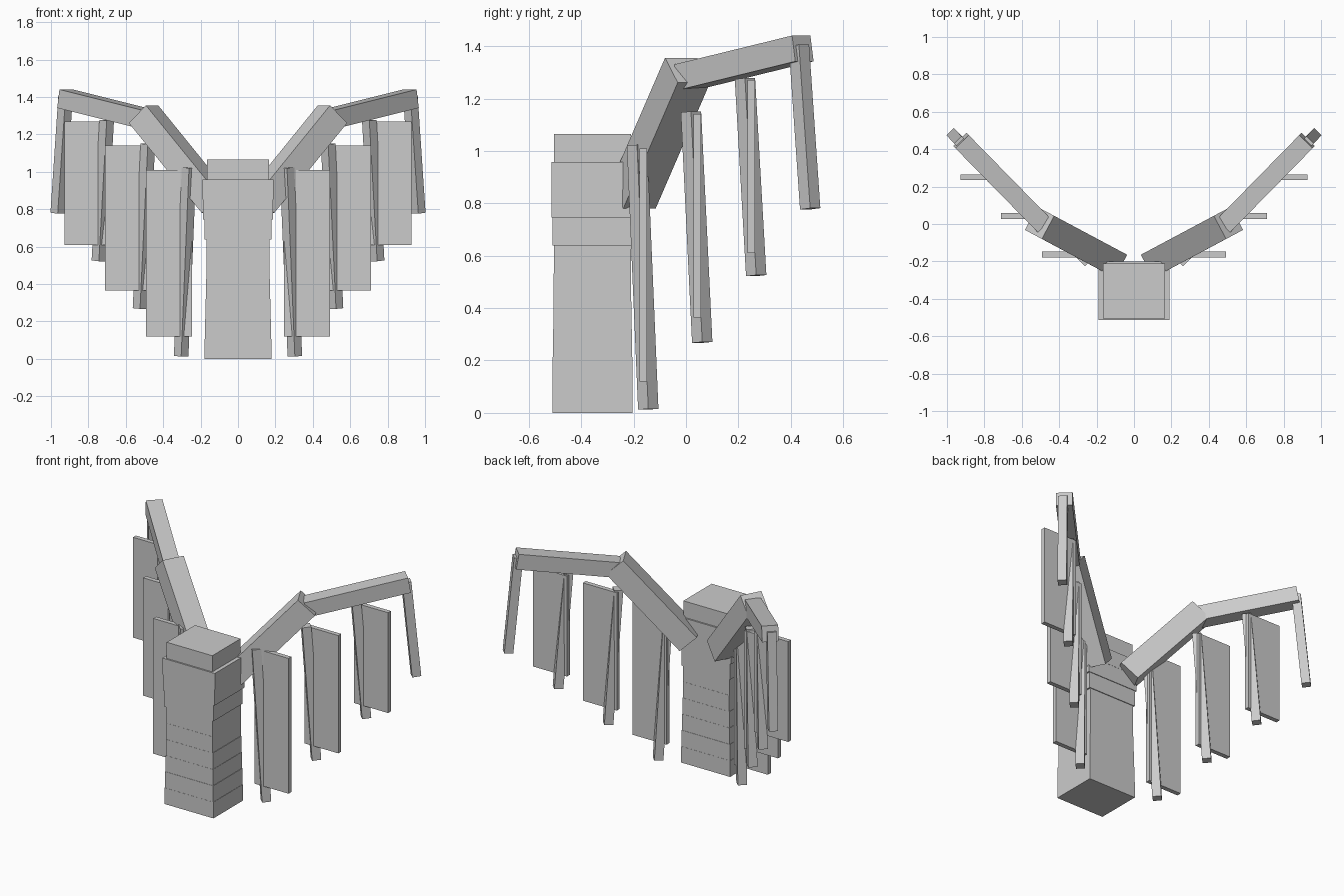
import bpy
from mathutils import Vector, Matrix

if "Cube" in bpy.data.objects:
    bpy.data.objects.remove(bpy.data.objects["Cube"])

grey = bpy.data.materials.new("plain grey")
grey.diffuse_color = (0.6, 0.6, 0.6, 1)
grey.use_nodes = True
grey.node_tree.nodes["Principled BSDF"].inputs["Base Color"].default_value = grey.diffuse_color


def box(name, center, size, rot=None):
    """Box of a given size, optionally turned by a 3x3 matrix."""
    hx, hy, hz = (s / 2 for s in size)
    verts = [Vector((x, y, z)) for x in (-hx, hx) for y in (-hy, hy) for z in (-hz, hz)]
    faces = [(0, 1, 3, 2), (4, 6, 7, 5), (0, 4, 5, 1), (2, 3, 7, 6), (0, 2, 6, 4), (1, 5, 7, 3)]
    c = Vector(center)
    mesh = bpy.data.meshes.new(name)
    mesh.from_pydata([c + (rot @ v if rot else v) for v in verts], [], faces)
    mesh.materials.append(grey)
    obj = bpy.data.objects.new(name, mesh)
    bpy.context.collection.objects.link(obj)
    return obj


def beam(name, start, end, width, yaw_side):
    """Square beam between two points, with one pair of sides kept level."""
    a, b = Vector(start), Vector(end)
    d = (b - a).normalized()
    side = Vector(yaw_side)
    side = (side - d * side.dot(d)).normalized()
    up = d.cross(side)
    rot = Matrix((d, side, up)).transposed()
    return box(name, (a + b) / 2, ((b - a).length, width, width), rot)


# Torso: stack of ten slabs, each slightly different in size
slabs = [(.178, .153), (.176, .152), (.173, .150), (.171, .149), (.168, .148),
         (.168, .147), (.178, .152), (.188, .156), (.191, .157), (.166, .147)]
step = 0.1065
for i, (hx, hy) in enumerate(slabs):
    box(f"torso_slab_{i + 1}", (0, -0.357, (i + 0.5) * step), (2 * hx, 2 * hy, step))

for s, label in ((1, "right"), (-1, "left")):
    # Wing bones
    beam(f"{label}_inner_wing_bone", (.115 * s, -.202, .827), (.505 * s, .006, 1.308),
         .14, (-.47 * s, .883, 0))
    beam(f"{label}_outer_wing_bone", (.485 * s, -.003, 1.281), (.925 * s, .446, 1.391),
         .10, (-.714 * s, .70, 0))
    # Hanging wing struts, shorter toward the tip
    for i in range(4):
        x, y = .262 + .22 * i, -.187 + .206 * i
        beam(f"{label}_wing_strut_{i + 1}", (x * s, y, 1.022 + .127 * i),
             ((x + .042) * s, y + .043, .014 + .255 * i), .055, (-s, 1, 0))
    # Thin wing panels between the struts
    for i in range(3):
        z0, z1 = .12 + .245 * i, 1.01 + .13 * i
        box(f"{label}_wing_panel_{i + 1}",
            ((.369 + .218 * i) * s, -.163 + .206 * i, (z0 + z1) / 2), (.247, .03, z1 - z0))
